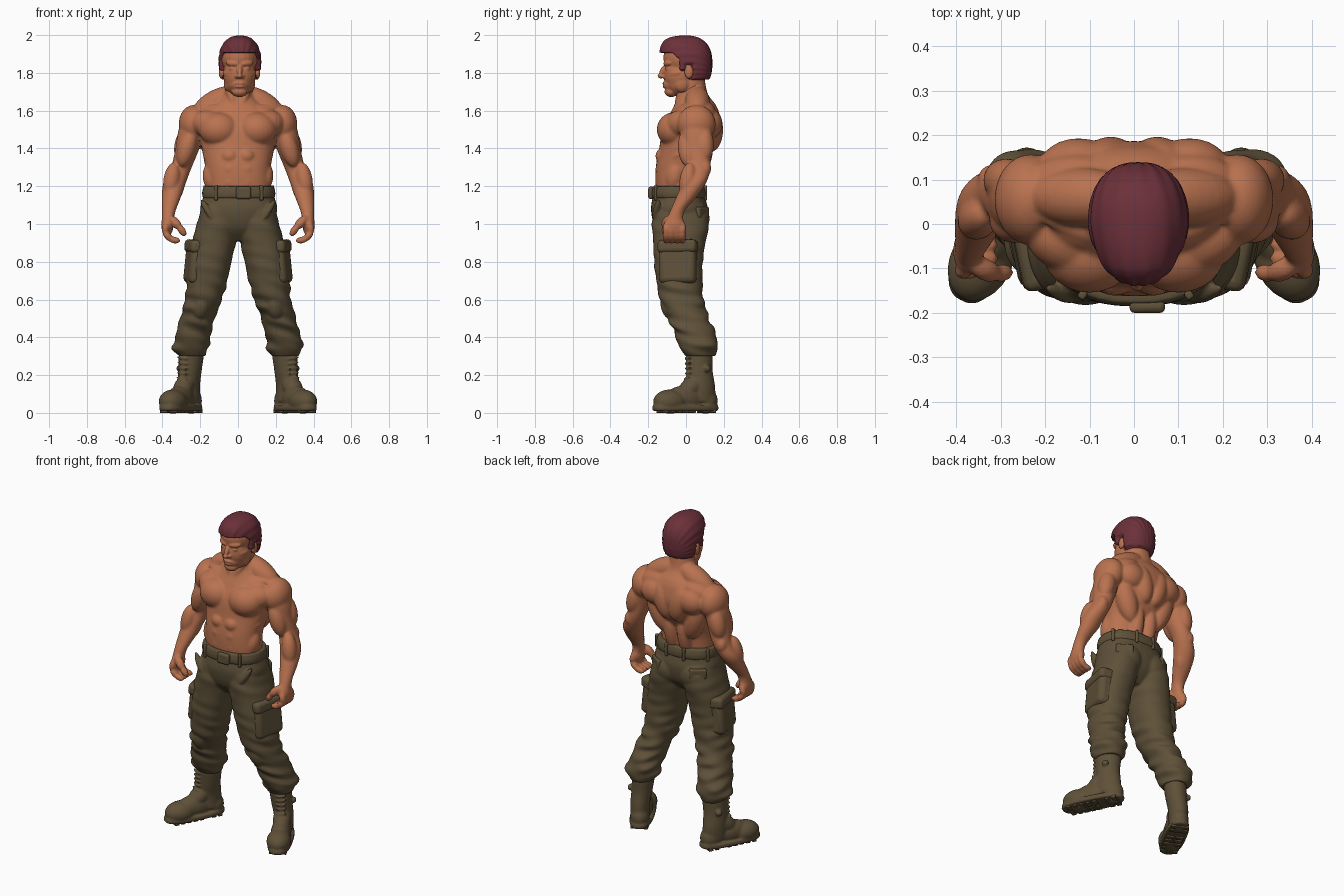
import bpy, bmesh, math
from mathutils import Matrix, Vector

if "Cube" in bpy.data.objects:
    bpy.data.objects.remove(bpy.data.objects["Cube"])


def material(name, colour):
    mat = bpy.data.materials.new(name)
    mat.use_nodes = True
    mat.diffuse_color = (*colour, 1)
    bsdf = next(n for n in mat.node_tree.nodes if n.type == "BSDF_PRINCIPLED")
    bsdf.inputs["Base Color"].default_value = (*colour, 1)
    bsdf.inputs["Roughness"].default_value = 0.8
    return mat


SKIN = material("tan_skin", (0.49, 0.17, 0.08))
HAIR = material("dark_red_hair", (0.15, 0.03, 0.042))
OLIVE = material("olive_cloth", (0.114, 0.082, 0.041))
SIDES = (1, -1)


def finish(name, bm, mat, voxel=0, relax=3, bevel=0):
    """Turn a bmesh into an object; voxel fuses overlapping volumes."""
    bmesh.ops.recalc_face_normals(bm, faces=bm.faces)
    mesh = bpy.data.meshes.new(name)
    bm.to_mesh(mesh)
    bm.free()
    mesh.materials.append(mat)
    obj = bpy.data.objects.new(name, mesh)
    bpy.context.collection.objects.link(obj)
    if voxel:
        fuse = obj.modifiers.new("fuse", "REMESH")
        fuse.mode = "VOXEL"
        fuse.voxel_size = voxel
        fuse.use_smooth_shade = True
        soft = obj.modifiers.new("soften", "SMOOTH")
        soft.factor = 0.5
        soft.iterations = relax
    if bevel:
        mod = obj.modifiers.new("rounding", "BEVEL")
        mod.width = bevel
        mod.segments = 3
    mesh.polygons.foreach_set("use_smooth", [True] * len(mesh.polygons))
    return obj


def ball(bm, s, centre, radii):
    x, y, z = centre
    bmesh.ops.create_uvsphere(bm, u_segments=24, v_segments=16, radius=1,
        matrix=Matrix.Translation((x * s, y, z)) @ Matrix.Diagonal((*radii, 1)))


def muscle(bm, s, a, b, r):
    """Ellipsoid stretched from a to b, mirrored by the sign s."""
    a, b = (Vector((p[0] * s, p[1], p[2])) for p in (a, b))
    turn = (b - a).to_track_quat("Z", "Y").to_matrix().to_4x4()
    size = Matrix.Diagonal((r, r, (b - a).length / 2 + r * 0.6, 1))
    bmesh.ops.create_uvsphere(bm, u_segments=20, v_segments=16, radius=1,
        matrix=Matrix.Translation((a + b) / 2) @ turn @ size)


def loft(bm, s, rings, power=1.0, fold=None, steps=8, n=40):
    """Smooth skin through level rings of (x, y, z, radius x, radius y)."""
    path, last = [], len(rings) - 1
    for i in range(last):
        four = [rings[min(max(i + k, 0), last)] for k in (-1, 0, 1, 2)]
        for k in range(steps):
            t = k / steps
            path.append([b + t / 2 * (c - a + t * (2 * a - 5 * b + 4 * c - d
                         + t * (3 * (b - c) + d - a))) for a, b, c, d in zip(*four)])
    path.append(rings[-1])
    loops = []
    for x, y, z, rx, ry in path:
        loop = []
        for k in range(n):
            ang = math.tau * k / n
            c, d = math.cos(ang), math.sin(ang)
            f = 1 + (fold(ang, z) if fold else 0)
            loop.append(bm.verts.new((
                x * s + rx * f * math.copysign(abs(c) ** power, c),
                y + ry * f * math.copysign(abs(d) ** power, d), z)))
        loops.append(loop)
    for lo, hi in zip(loops, loops[1:]):
        for k in range(n):
            bm.faces.new((lo[k], lo[k - 1], hi[k - 1], hi[k]))
    bm.faces.new(loops[0])
    bm.faces.new(loops[-1])


def box(name, centre, size, turn=Matrix(), bevel=0.01):
    bm = bmesh.new()
    bmesh.ops.create_cube(bm, size=1, matrix=Matrix.Translation(centre) @ turn
                          @ Matrix.Diagonal((*size, 1)))
    obj = finish(name, bm, OLIVE, bevel=bevel)
    bpy.ops.object.select_all(action="DESELECT")
    obj.select_set(True)
    bpy.context.view_layer.objects.active = obj
    bpy.ops.object.shade_smooth_by_angle()


# Torso and arms
bm = bmesh.new()
loft(bm, 1, [(.004, -.035, 1.1, .165, .11), (.004, -.042, 1.2, .17, .119), (0, -.034, 1.3, .174, .126),
             (0, .002, 1.4, .192, .144), (0, .03, 1.5, .208, .155), (0, .045, 1.58, .2, .132),
             (0, .048, 1.63, .135, .11), (0, .035, 1.69, .08, .08), (.006, .025, 1.78, .07, .072)], 0.88)
for s in SIDES:
    ball(bm, s, (.1, -.062, 1.5), (.106, .093, .092))               # chest
    muscle(bm, s, (.1, -.055, 1.515), (.2, -.015, 1.54), .074)      # outer chest
    muscle(bm, s, (.05, -.025, 1.575), (.17, .0, 1.58), .05)        # upper chest
    muscle(bm, s, (.03, -.05, 1.615), (.21, .015, 1.615), .018)     # collarbone
    muscle(bm, s, (.03, .06, 1.69), (.2, .06, 1.6), .066)           # neck slope
    muscle(bm, s, (.07, .095, 1.6), (.2, .09, 1.57), .066)          # top of the back
    muscle(bm, s, (.06, -.01, 1.74), (.02, -.05, 1.63), .02)        # neck cord
    for z in (1.22, 1.29, 1.36):                                    # stomach rows
        ball(bm, s, (.044, -.122, z), (.046, .04, .042))
    muscle(bm, s, (.13, -.07, 1.2), (.14, -.05, 1.3), .052)         # flank
    for k in range(3):                                              # ribs
        muscle(bm, s, (.13, -.1, 1.33 + k * .04), (.18, -.04, 1.37 + k * .04), .016)
    muscle(bm, s, (.09, .075, 1.3), (.165, .085, 1.5), .064)        # broad back
    ball(bm, s, (.125, .125, 1.53), (.09, .068, .08))               # shoulder blade
    muscle(bm, s, (.035, .135, 1.42), (.07, .135, 1.58), .062)      # mid back
    muscle(bm, s, (.045, .055, 1.17), (.045, .095, 1.36), .043)     # lower back
    loft(bm, s, [(.23, .05, 1.59, .045, .065), (.25, .055, 1.5, .064, .082),
                 (.268, .055, 1.4, .063, .075), (.3, .07, 1.3, .055, .06),
                 (.335, .045, 1.22, .06, .063), (.353, 0, 1.14, .05, .053),
                 (.366, -.045, 1.07, .036, .039), (.372, -.06, 1.02, .032, .045)])
    ball(bm, s, (.234, .055, 1.53), (.08, .102, .1))                # shoulder cap
    muscle(bm, s, (.25, -.0, 1.47), (.292, .01, 1.33), .048)        # front upper arm
    muscle(bm, s, (.268, .095, 1.49), (.302, .1, 1.36), .05)        # back upper arm
    muscle(bm, s, (.315, .1, 1.32), (.32, .1, 1.27), .034)          # elbow
    muscle(bm, s, (.34, .02, 1.3), (.362, .0, 1.17), .044)          # outer forearm
    muscle(bm, s, (.312, .055, 1.25), (.34, .01, 1.14), .042)       # inner forearm
    ball(bm, s, (.374, -.06, .995), (.033, .053, .058))             # palm
    for k in range(4):                                              # curled fingers
        y = -.105 + k * .029
        knuckle, tip = (.388, y, .955), (.356, y, .917)
        muscle(bm, s, (.38, y, 1.0), knuckle, .019)
        muscle(bm, s, knuckle, tip, .019)
        muscle(bm, s, tip, (.315, y, .912), .018)
    muscle(bm, s, (.355, -.095, 1.03), (.312, -.112, .985), .025)   # thumb
    muscle(bm, s, (.31, -.112, .985), (.284, -.108, .945), .02)
finish("torso_and_arms", bm, SKIN, 0.0068, 7)

# Head
bm = bmesh.new()
ball(bm, 1, (0, 0, 1.88), (.098, .12, .105))
ball(bm, 1, (0, -.028, 1.79), (.086, .091, .105))                   # face
ball(bm, 1, (0, -.03, 1.755), (.077, .082, .08))                    # jaw
ball(bm, 1, (0, -.075, 1.738), (.05, .045, .04))
ball(bm, 1, (0, -.078, 1.7), (.042, .036, .028))                    # chin
loft(bm, 1, [(0, .03, 1.68, .068, .068), (0, .025, 1.82, .074, .077)])
muscle(bm, 1, (0, -.108, 1.835), (0, -.133, 1.795), .015)           # nose
ball(bm, 1, (0, -.133, 1.784), (.016, .018, .014))
ball(bm, 1, (0, -.114, 1.745), (.028, .012, .007))                  # lips
ball(bm, 1, (0, -.111, 1.728), (.025, .013, .008))
for s in SIDES:
    muscle(bm, s, (.014, -.11, 1.848), (.062, -.088, 1.852), .016)  # brow
    ball(bm, s, (.037, -.094, 1.822), (.019, .016, .011))           # eye
    muscle(bm, s, (.042, -.086, 1.79), (.074, -.035, 1.8), .023)    # cheekbone
    ball(bm, s, (.055, -.022, 1.745), (.028, .045, .048))           # jaw corner
    ball(bm, s, (.016, -.118, 1.781), (.01, .014, .01))             # nostril
    ball(bm, s, (.097, .015, 1.805), (.013, .024, .036))            # ear
bmesh.ops.translate(bm, verts=bm.verts, vec=(.008, 0, 0))
finish("head", bm, SKIN, 0.0045, 4)


# Hair: swept cap tucked into the head below the hairline
def hairline(y):
    if y < -.035:
        return 1.905 + min(0, -.075 - y) * .9
    return 1.815 if y < -.005 else 1.842 if y < .04 else 1.765


bm = bmesh.new()
bmesh.ops.create_uvsphere(bm, u_segments=128, v_segments=80, radius=1)
for v in bm.verts:
    p = [math.copysign(abs(c) ** e, c) * r
         for c, e, r in zip(v.co, (.87, .87, .8), (.113, .138, .148))]
    strand = 1 + .012 * math.sin(26 * math.atan2(p[0], p[2] + .06) + 12 * p[1])
    x, y, z = p[0] * strand, p[1] * strand, 1.85 + p[2]
    if y < 0:
        x *= 1 + 1.1 * y
        y -= .25 * max(0, z - 1.88) * min(1, -y / .08)
    tuck = 1 if z > hairline(y) else .72
    v.co = (.01 + x * tuck, y * tuck, z)
finish("hair", bm, HAIR)


# Trousers with gathered folds that deepen below the knee
def folds(ang, z):
    depth = .013 + .045 * min(1, max(0, (.75 - z) / .2))
    return depth * (math.sin(z * 85 + 2.2 * math.sin(ang + 1))
                    * (.7 + .5 * math.sin(2 * ang + z * 22))
                    + .6 * math.sin(z * 50 + 3 * ang))


bm = bmesh.new()
loft(bm, 1, [(0, -.035, .91, .08, .07), (0, -.033, .98, .165, .13), (.004, -.035, 1.07, .203, .15),
             (.004, -.037, 1.14, .19, .14), (.004, -.037, 1.2, .181, .133)], 0.85)
muscle(bm, 1, (.01, -.174, 1.12), (.01, -.16, 1.0), .016)           # fly
for s in SIDES:
    loft(bm, s, [(.1, -.035, 1.1, .09, .132), (.11, -.03, 1.0, .108, .15),
                 (.128, -.035, .9, .116, .138), (.148, -.04, .8, .113, .129),
                 (.164, -.035, .7, .108, .122), (.183, -.022, .6, .098, .115),
                 (.215, .015, .5, .092, .108), (.24, .055, .4, .093, .108),
                 (.25, .068, .345, .096, .1), (.246, .072, .3, .07, .078)],
         0.9, folds, 12, 56)
    ball(bm, s, (.088, .035, 1.03), (.095, .09, .1))                # seat
    muscle(bm, s, (.19, -.145, 1.12), (.135, -.168, 1.03), .018)    # front pocket lip
    muscle(bm, s, (.185, -.1, .6), (.205, -.075, .52), .045)        # knee
finish("trousers", bm, OLIVE, 0.007)

# Belt, loops, buckle and pockets
bm = bmesh.new()
loft(bm, 1, [(.004, -.038, 1.135, .19, .144), (.004, -.038, 1.165, .194, .147),
             (.004, -.038, 1.2, .187, .14)], 0.85)
finish("belt", bm, OLIVE, 0.007, 2)
box("belt_buckle", (.03, -.186, 1.165), (.08, .028, .066), bevel=.012)
for s in SIDES:
    tag = "left" if s > 0 else "right"
    for ang in (-55, 25, 75):
        a = math.radians(ang)
        c, d = math.cos(a), math.sin(a)
        spot = (.004 + s * .192 * abs(c) ** .85,
                -.038 + .144 * math.copysign(abs(d) ** .85, d), 1.165)
        box(tag + "_belt_loop", spot, (.018, .02, .08),
            Matrix.Rotation(s * (a - math.pi / 2), 4, "Z"), .006)
    lean = Matrix.Rotation(-.1 * s, 4, "Y") @ Matrix.Rotation(-.2 * s, 4, "Z")
    box(tag + "_cargo_pocket", (.219 * s, -.042, .795), (.098, .2, .225), lean, .03)
    box(tag + "_cargo_flap", (.215 * s, -.042, .88), (.106, .21, .07), lean, .022)
    box(tag + "_hip_flap", (.142 * s, .086, 1.06), (.1, .03, .06),
        Matrix.Rotation(-.6 * s, 4, "Z"), .01)

# Boots, shaped facing forward and then splayed outward
for s in SIDES:
    tag = "left" if s > 0 else "right"
    place = Matrix.Translation((.262 * s, .077, 0)) @ Matrix.Rotation(.47 * s, 4, "Z")
    bm = bmesh.new()
    loft(bm, s, [(0, .005, .06, .055, .08), (.002, .005, .14, .056, .075),
                 (-.008, 0, .22, .06, .07), (-.016, 0, .3, .064, .073), (-.02, 0, .35, .06, .07)])
    ball(bm, s, (0, -.18, .06), (.07, .095, .064))                  # toe cap
    ball(bm, s, (0, -.09, .075), (.058, .12, .07))                  # midfoot
    muscle(bm, s, (0, -.1, .1), (0, -.015, .17), .052)              # instep
    ball(bm, s, (0, .03, .065), (.055, .066, .07))                  # heel
    loft(bm, s, [(0, -.09, .01, .064, .183), (0, -.09, .022, .069, .19),
                 (0, -.09, .04, .067, .186)], 0.75)                 # welt
    for k in range(7):                                              # laces
        z = .125 + k * .027
        y = -.068 - .3 * max(0, .2 - z) - .008
        muscle(bm, s, (-.028, y, z), (.028, y, z + .008), .009)
    ball(bm, s, (.06, .01, .235), (.014, .02, .018))                # side buckle
    bmesh.ops.transform(bm, matrix=place, verts=bm.verts)
    finish(tag + "_boot", bm, OLIVE, 0.0065)
    bm = bmesh.new()
    for k in range(8):                                              # sole treads
        for x in SIDES:
            if k != 5:
                bmesh.ops.create_cube(bm, size=1, matrix=place @ Matrix.Translation(
                    (x * .028, -.225 + k * .04, .011)) @ Matrix.Diagonal((.045, .026, .022, 1)))
    finish(tag + "_treads", bm, OLIVE, bevel=.003)
